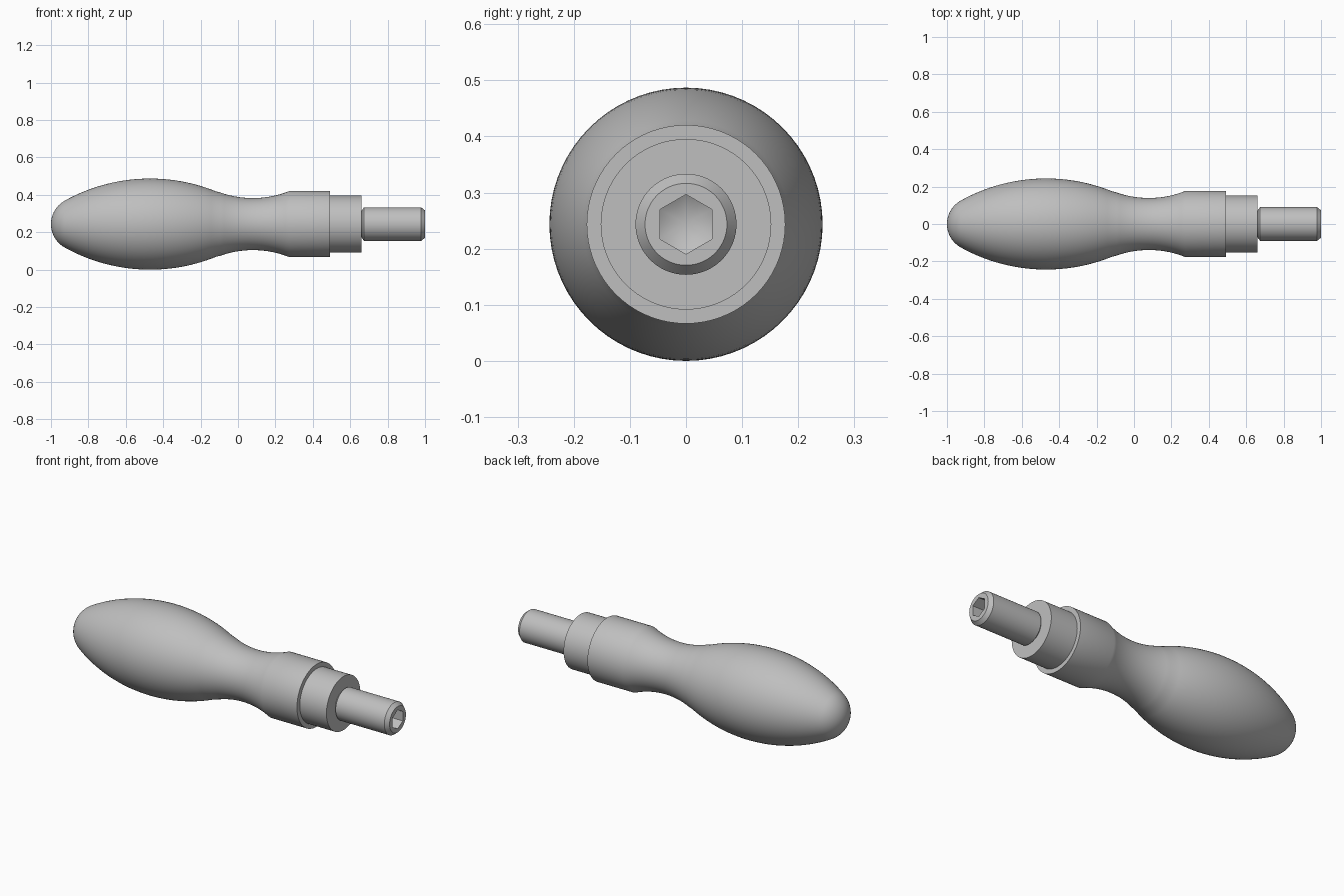
import bpy, bmesh, math
from mathutils import Vector

if "Cube" in bpy.data.objects:
    bpy.data.objects.remove(bpy.data.objects["Cube"])

SEGMENTS = 72
AXIS_Z = 0.2435

steel = bpy.data.materials.new("satin grey")
steel.use_nodes = True
GREY = (0.52, 0.52, 0.52, 1)
steel.diffuse_color = GREY
steel.node_tree.nodes["Principled BSDF"].inputs["Base Color"].default_value = GREY


def lathe(name, profile):
    """Spin (x, radius) pairs about the x axis; an entry may be a function of the angle."""
    bm = bmesh.new()
    rings = []
    for entry in profile:
        if not callable(entry) and entry[1] == 0:
            rings.append([bm.verts.new((entry[0], 0, AXIS_Z))])
            continue
        ring = []
        for i in range(SEGMENTS):
            a = math.tau * i / SEGMENTS
            x, r = entry(a) if callable(entry) else entry
            ring.append(bm.verts.new((x, r * math.sin(a), AXIS_Z + r * math.cos(a))))
        rings.append(ring)
    for p, q in zip(rings, rings[1:]):
        for i in range(SEGMENTS):
            j = (i + 1) % SEGMENTS
            corners = [p[i % len(p)], p[j % len(p)], q[j % len(q)], q[i % len(q)]]
            bm.faces.new(list(dict.fromkeys(corners)))
    bmesh.ops.recalc_face_normals(bm, faces=bm.faces)
    mesh = bpy.data.meshes.new(name)
    bm.to_mesh(mesh)
    bm.free()
    mesh.materials.append(steel)
    obj = bpy.data.objects.new(name, mesh)
    bpy.context.collection.objects.link(obj)
    bpy.ops.object.select_all(action='DESELECT')
    bpy.context.view_layer.objects.active = obj
    obj.select_set(True)
    bpy.ops.object.shade_smooth_by_angle(angle=math.radians(30))
    return obj


def arc(center, radius, start, end, steps):
    """Points on an arc in the (x, radius) plane, angles in radians."""
    angles = [start + (end - start) * i / steps for i in range(steps + 1)]
    return [(center.x + radius * math.cos(a), center.y + radius * math.sin(a))
            for a in angles]


def heading(a, b):
    return math.atan2(b.y - a.y, b.x - a.x)


# Grip: rounded nose, bulging belly and hollow neck as tangent arcs, then a collar
nose, belly, neck = Vector((-0.857, 0)), Vector((-0.47, -0.6965)), Vector((0.08, 0.659))
NOSE_R, BELLY_R, NECK_R = 0.143, 0.94, 0.52
join_nose = heading(belly, nose)
join_neck = heading(belly, neck)
neck_start = join_neck - math.pi
neck_end = -math.pi / 2 + math.asin(0.195 / NECK_R)
grip = [(-1, 0)]
grip += arc(nose, NOSE_R, math.pi, join_nose, 14)[1:]
grip += arc(belly, BELLY_R, join_nose, join_neck, 30)[1:]
grip += arc(neck, NECK_R, neck_start, neck_end, 18)[1:]
grip += [(0.493, 0.177), (0.493, 0)]
lathe("grip", grip)

# Stepped sleeve behind the rod
lathe("sleeve", [(0.49, 0), (0.49, 0.152), (0.66, 0.152), (0.66, 0)])

# Rod with chamfered ends and a hexagonal socket ending in a drill cone
FLAT = 0.046


def hex_radius(a):
    return FLAT / math.cos(a % (math.pi / 3) - math.pi / 6)


def socket_rim(a):
    return 1.0, hex_radius(a)


def socket_floor(a):
    return 0.88 + 0.58 * hex_radius(a), hex_radius(a)


lathe("rod", [(0.655, 0), (0.655, 0.073), (0.662, 0.073), (0.674, 0.09), (0.979, 0.09),
              (1.0, 0.073), socket_rim, socket_floor, (0.88, 0)])
